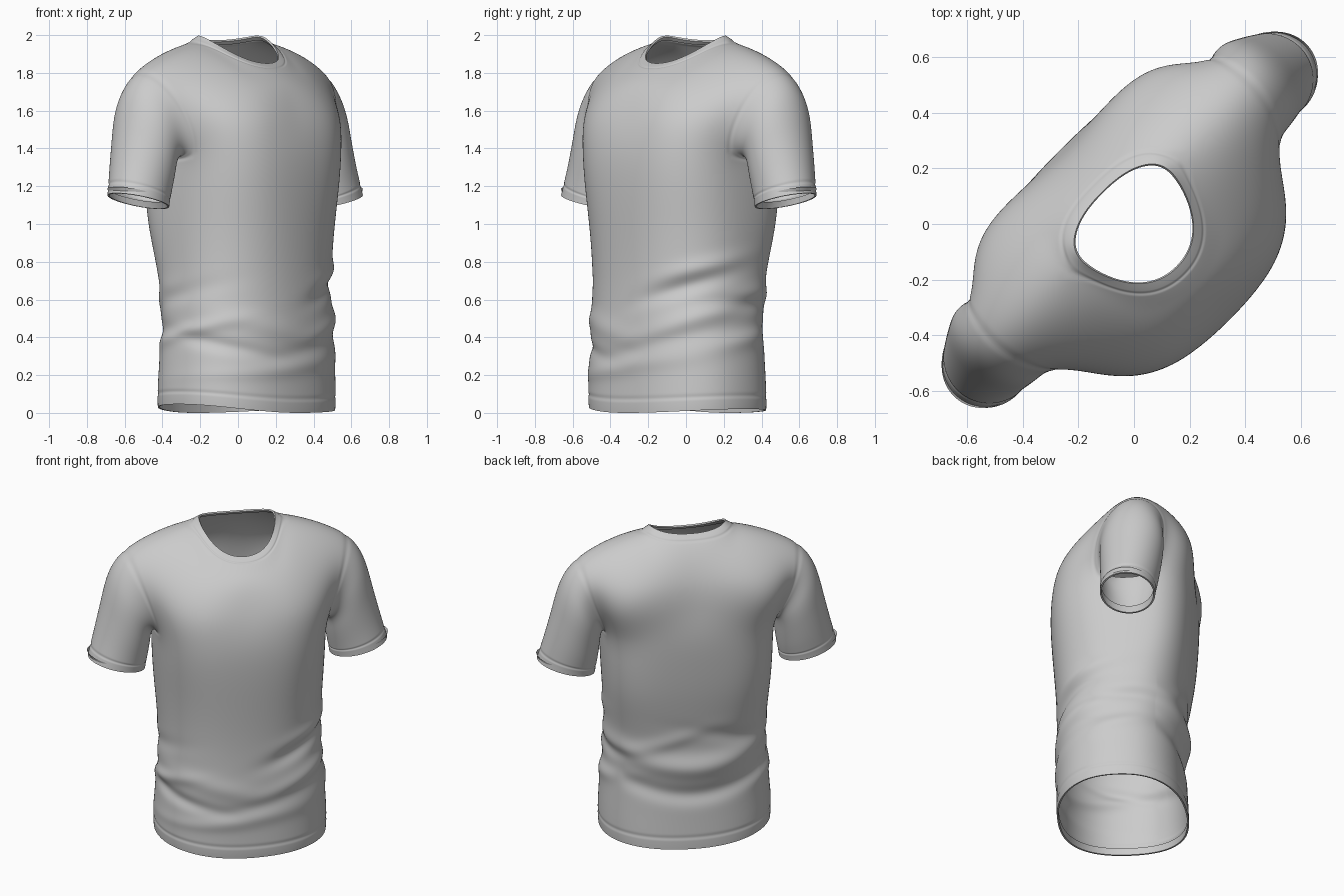
import bpy, bmesh, math
from mathutils import Vector, Matrix

if "Cube" in bpy.data.objects:
    bpy.data.objects.remove(bpy.data.objects["Cube"])

verts, faces, seam = [], [], []


def add(points, stitched=False):
    ids = []
    for p in points:
        verts.append(tuple(p))
        ids.append(len(verts) - 1)
    if stitched:
        seam.extend(ids)
    return ids


def bridge(a, b):
    for i in range(len(a) - 1):
        faces.append((a[i], a[i + 1], b[i + 1], b[i]))


def spow(x, p):
    return math.copysign(abs(x) ** p, x)


def body_ring(z, a, front, back, c, nf, nb):
    # half ring from the front centre round to the back centre
    pts = []
    for k in range(13):
        t = math.pi * k / 12
        p = 2 / (nf if k < 6 else nb)
        depth = (c - front) if k < 6 else (back - c)
        s = 0 if k in (0, 12) else spow(math.sin(t), p)
        pts.append((1.012 * a * s, c - depth * 1.012 * spow(math.cos(t), p), z))
    return pts


# Body: half rings (height, half width, front, back, side centre, front and back squareness)
body = [(0.0, .505, -.45, .32, -.06, 2.3, 2.3), (.055, .51, -.455, .32, -.06, 2.3, 2.3),
        (.22, .505, -.45, .31, -.06, 2.3, 2.3), (.42, .49, -.46, .305, -.06, 2.25, 2.3),
        (.60, .475, -.45, .30, -.05, 2.25, 2.3), (.80, .48, -.455, .325, -.03, 2.3, 2.6),
        (1.0, .495, -.47, .355, 0, 2.4, 2.9), (1.2, .503, -.485, .37, 0, 2.6, 3),
        (1.38, .505, -.487, .378, 0, 2.8, 3)]
rings = [add(body_ring(*r), i == 1) for i, r in enumerate(body)]
for a, b in zip(rings, rings[1:]):
    bridge(a, b)
base = rings[-1]

# Chest and back panels up to the shoulder seam, from the centre to the armhole
chest = [
    [(0, -.455, 1.55), (.13, -.46, 1.55), (.26, -.45, 1.55), (.385, -.395, 1.55), (.48, -.305, 1.55), (.55, -.18, 1.54)],
    [(0, -.38, 1.72), (.11, -.38, 1.72), (.23, -.36, 1.72), (.36, -.305, 1.72), (.49, -.215, 1.72), (.615, -.12, 1.70)],
    [(0, -.315, 1.785), (.12, -.295, 1.79), (.225, -.23, 1.82), (.30, -.12, 1.90), (.475, -.075, 1.87), (.665, -.03, 1.785)]]
upper_back = [
    [(0, .36, 1.55), (.15, .375, 1.55), (.29, .385, 1.55), (.42, .37, 1.55), (.515, .31, 1.55), (.575, .20, 1.54)],
    [(0, .34, 1.72), (.14, .355, 1.72), (.27, .37, 1.72), (.40, .365, 1.72), (.525, .31, 1.72), (.63, .22, 1.70)],
    [(0, .27, 1.87), (.12, .27, 1.87), (.23, .255, 1.88), (.32, .195, 1.925), (.485, .19, 1.87), (.665, .155, 1.785)]]
shoulder = add([(.27, .05, 1.985), (.47, .055, 1.925), (.685, .065, 1.815)])
seam.extend([shoulder[0], shoulder[2]])
front_rows = [base[:6]] + [add(r) for r in chest]
back_rows = [base[:6:-1]] + [add(r) for r in upper_back]
front_rows.append(add([(0, -.265, 1.825), (.125, -.235, 1.84), (.215, -.13, 1.90)], True) + shoulder)
back_rows.append(add([(0, .20, 1.955), (.125, .195, 1.957), (.225, .145, 1.97)], True) + shoulder)
for rows in (front_rows, back_rows):
    for a, b in zip(rows, rows[1:]):
        bridge(a, b)

# Collar band
neck_side = add([(.242, .05, 2.008)])
bridge(front_rows[-1][:4], add([(0, -.23, 1.845), (.115, -.20, 1.862), (.197, -.10, 1.925)]) + neck_side)
bridge(back_rows[-1][:4], add([(0, .165, 1.972), (.105, .158, 1.976), (.195, .122, 1.99)]) + neck_side)

# Sleeve: rings from the armhole (outer point, underarm point, half depth)
hole = [base[6]] + [r[5] for r in front_rows] + [r[5] for r in back_rows[-2::-1]]
seam.extend(hole)
sleeve = [((.768, .065, 1.675), (.515, .025, 1.32), .195), ((.808, .055, 1.50), (.522, .025, 1.24), .187),
          ((.852, .04, 1.325), (.533, .03, 1.16), .175), ((.882, .025, 1.215), (.542, .03, 1.115), .167),
          ((.896, .02, 1.165), (.547, .03, 1.078), .165)]
last = hole
for j, (top, low, depth) in enumerate(sleeve):
    top, low = Vector(top), Vector(low)
    mid, arm = (top + low) / 2, (top - low) / 2 * 1.04
    ring = add([mid - arm * math.cos(math.pi * i / 5) - Vector((0, depth * 1.05, 0)) * math.sin(math.pi * i / 5)
                for i in range(10)], j == 3)
    bridge(last + last[:1], ring + ring[:1])
    last = ring

# Mirror and smooth the cage
me = bpy.data.meshes.new("t_shirt")
me.from_pydata(verts, [], faces)
ob = bpy.data.objects.new("t_shirt", me)
bpy.context.collection.objects.link(ob)
bpy.context.view_layer.objects.active = ob
ob.select_set(True)
bm = bmesh.new()
bm.from_mesh(me)
bmesh.ops.recalc_face_normals(bm, faces=bm.faces)
bm.faces.ensure_lookup_table()
if bm.faces[0].normal.y > 0:
    bmesh.ops.reverse_faces(bm, faces=bm.faces)
bm.to_mesh(me)
bm.free()
ob.vertex_groups.new(name="seam").add(sorted(set(seam)), 1.0, 'REPLACE')
ob.modifiers.new("mirror", 'MIRROR').use_clip = True
sub = ob.modifiers.new("smooth", 'SUBSURF')
sub.levels = sub.render_levels = 4
for name in ("mirror", "smooth"):
    bpy.ops.object.modifier_apply(modifier=name)
me = ob.data

# Cloth folds: (angle from front, height, slope, half length, width, amount)
folds = [(180, .52, 0, 75, .075, .030), (180, .34, 0, 80, .055, -.020), (150, .68, .12, 35, .05, .010),
         (215, .70, -.1, 40, .05, -.010), (45, .66, .12, 28, .05, -.024), (60, .77, .1, 28, .05, .014),
         (55, .50, .15, 40, .06, .018), (20, .36, .1, 45, .05, -.010), (-30, .46, -.1, 40, .06, .010),
         (-60, .36, -.1, 35, .04, -.016), (-85, .43, .1, 30, .04, .020), (-10, .24, .05, 60, .05, .010),
         (95, .58, 0, 30, .045, -.020), (95, .40, .1, 30, .05, .014), (-95, .62, .1, 30, .05, -.012)]


def ramp(x, a, b):
    x = min(1, max(0, (x - a) / (b - a)))
    return x * x * (3 - 2 * x)


normals = [v.normal.copy() for v in me.vertices]
for v, nor in zip(me.vertices, normals):
    x, y, z = v.co
    w = sum(g.weight for g in v.groups)
    push = -.003 * ramp(w, .82, 1)
    if z < 1.07:
        ang = math.atan2(x, -(y + .05))
        fade = ramp(z, .06, .2) * (1 - ramp(z, .9, 1.07))
        for a0, z0, slope, half, width, amt in folds:
            d = (ang - math.radians(a0) + math.pi) % (2 * math.pi) - math.pi
            zc = z0 + slope * d + (.10 * min(1, d * d / 1.2) if a0 == 180 else 0)
            push += fade * amt * math.exp(-(d / math.radians(half)) ** 2 - ((z - zc) / width) ** 2)
        # uneven lower edge
        v.co.z += (.045 if x < 0 else .02) * (x / .5) ** 2 * (1 - ramp(z, 0, .3))
    v.co += nor * push

# Turned hems inside every opening
bm = bmesh.new()
bm.from_mesh(me)
bm.normal_update()
for step in range(2):
    edges = [e for e in bm.edges if e.is_boundary]
    dirs = {}
    for e in edges:
        for v in e.verts:
            dirs[v.co.copy().freeze()] = v.normal.copy()
    new = bmesh.ops.extrude_edge_only(bm, edges=edges)["geom"]
    for v in [g for g in new if isinstance(g, bmesh.types.BMVert)]:
        if step == 0:
            v.co -= dirs[v.co.copy().freeze()] * .010
        elif v.co.z < .3:
            v.co.z += .045
        elif v.co.z < 1.5:
            v.co += Vector((math.copysign(-.014, v.co.x), 0, .036))
        else:
            v.co += Vector((v.co.x * .08, (v.co.y + .03) * .08, -.018))
bm.transform(Matrix.Rotation(math.radians(45), 4, 'Z'))
bm.to_mesh(me)
bm.free()
bpy.ops.object.shade_smooth_by_angle(angle=math.radians(50))
